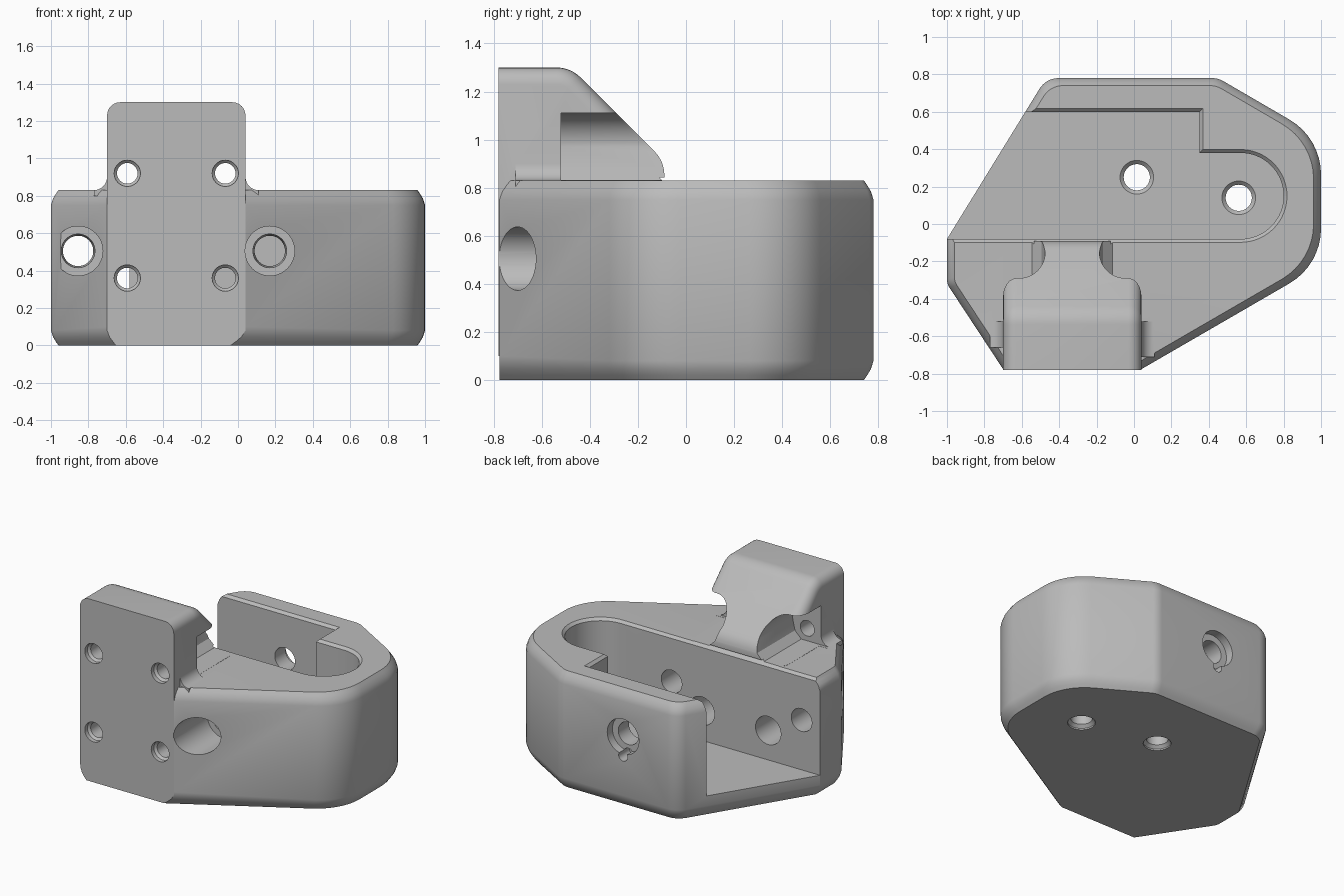
import bpy, bmesh, math
from mathutils import Vector

cube = bpy.data.objects.get("Cube")
if cube:
    bpy.data.objects.remove(cube, do_unlink=True)

grey = bpy.data.materials.new("light_grey_plastic")
GREY = (0.5, 0.5, 0.5, 1)
grey.diffuse_color = GREY
grey.use_nodes = True
grey.node_tree.nodes["Principled BSDF"].inputs["Base Color"].default_value = GREY


def make(name, bm):
    bmesh.ops.recalc_face_normals(bm, faces=bm.faces[:])
    mesh = bpy.data.meshes.new(name)
    bm.to_mesh(mesh)
    bm.free()
    mesh.materials.append(grey)
    ob = bpy.data.objects.new(name, mesh)
    bpy.context.collection.objects.link(ob)
    return ob


def inset(points, amounts):
    """Move each edge of a counter-clockwise polygon inwards by its own amount."""
    n, out = len(points), []
    for i in range(n):
        p = Vector(points[i])
        a = (p - Vector(points[i - 1])).normalized()
        b = (Vector(points[(i + 1) % n]) - p).normalized()
        na, nb = Vector((-a.y, a.x)), Vector((-b.y, b.x))
        da, db = amounts[i - 1], amounts[i]
        det = na.x * nb.y - na.y * nb.x
        out.append(p + Vector((da * nb.y - db * na.y, na.x * db - nb.x * da)) / det)
    return out


def rounded(points, radii, steps=8):
    """Replace polygon corners by arcs; radius 0 keeps a corner sharp."""
    out, n = [], len(points)
    for i, r in enumerate(radii):
        p = Vector(points[i])
        if not r:
            out.append(p)
            continue
        a = (Vector(points[i - 1]) - p).normalized()
        b = (Vector(points[(i + 1) % n]) - p).normalized()
        half = a.angle(b) / 2
        centre = p + (a + b).normalized() * r / math.sin(half)
        t = r / math.tan(half)
        u, v = p + a * t - centre, p + b * t - centre
        sweep = math.pi - 2 * half
        for k in range(steps + 1):
            f = k / steps
            out.append(centre + (u * math.sin((1 - f) * sweep) + v * math.sin(f * sweep)) / math.sin(sweep))
    return out


def loft(name, rings):
    """Skin a stack of equal-length 3D rings and cap both ends."""
    bm = bmesh.new()
    loops = [[bm.verts.new(c) for c in ring] for ring in rings]
    for low, high in zip(loops, loops[1:]):
        for i in range(len(low)):
            j = (i + 1) % len(low)
            bm.faces.new((low[i], low[j], high[j], high[i]))
    bm.faces.new(loops[0][::-1])
    bm.faces.new(loops[-1])
    return make(name, bm)


def lathe(name, axis, at, stations, n=48):
    """Round cutter along y or z from (position, radius) stations."""
    rings = []
    for s, r in stations:
        ring = []
        for k in range(n):
            c, d = r * math.cos(math.tau * k / n), r * math.sin(math.tau * k / n)
            ring.append((at[0] + c, s, at[1] + d) if axis == "y" else (at[0] + c, at[1] + d, s))
        rings.append(ring)
    return loft(name, rings)


def prism(name, axis, outline, start, end):
    place = {"x": lambda p, s: (s, p[0], p[1]), "y": lambda p, s: (p[0], s, p[1])}[axis]
    return loft(name, [[place(p, s) for p in outline] for s in (start, end)])


def combine(tool, operation):
    mod = body.modifiers.new("combine", "BOOLEAN")
    mod.operation, mod.object, mod.solver = operation, tool, "EXACT"
    bpy.context.view_layer.objects.active = body
    bpy.ops.object.modifier_apply(modifier=mod.name)
    bpy.data.objects.remove(tool, do_unlink=True)


# Main housing with softened top and bottom rims; the front edge stays flush
corners = [(-.70, -.776), (.04, -.776), (1, -.22), (1, .46), (.45, .78),
           (-.47, .78), (-1, -.08), (-1, -.32)]
radii = [0, 0, .34, .34, .12, .12, 0, .08]
H = .83
rim = [(0, .04), (.02, .026), (.045, .011), (.08, 0)]
levels = rim + [(H - z, d) for z, d in reversed(rim)]
rings = []
for z, d in levels:
    flat = rounded(inset(corners, [0] + [d] * 7), radii)
    rings.append([(p.x, p.y, z) for p in flat])
body = loft("bracket_body", rings)

# Mounting block: sloped profile with rounded side edges
profile = rounded([(-.78, .1), (-.09, .1), (-.09, .91), (-.48, 1.3), (-.78, 1.3)],
                  [0, 0, .14, .14, 0])
LEFT, RIGHT = -.70, .04
block = prism("mounting_block", "x", profile, LEFT, RIGHT)
bm = bmesh.new()
bm.from_mesh(block.data)
edges = [e for e in bm.edges if abs(e.verts[0].co.x - e.verts[1].co.x) < .001
         and max(v.co.y for v in e.verts) > -.77 and max(v.co.z for v in e.verts) > .2]
bmesh.ops.bevel(bm, geom=edges, offset=.07, segments=6, profile=.5, affect="EDGES")
bm.to_mesh(block.data)
bm.free()
combine(block, "UNION")

# Concave fillets where the block meets the deck
for side in (1, -1):
    edge = RIGHT if side > 0 else LEFT
    arc = [(edge + side * (.07 - .07 * math.sin(a)), H + .07 - .07 * math.cos(a))
           for a in [math.pi / 2 * k / 6 for k in range(7)]]
    outline = [(edge - side * .1, H - .03), (edge + side * .07, H - .03)] + arc
    outline.append((edge - side * .1, H + .07))
    combine(prism("base_fillet", "y", outline, -.71 if side > 0 else -.66, -.5), "UNION")

# Open cavity with a round-ended slot and a chamfered rim
cavity = [(-1.3, -.08), (.8, -.08), (.8, .38), (.35, .38), (.35, .6), (-1.3, .6)]
rings = []
for z, d in [(.15, 0), (H - .018, 0), (H + .012, -.03)]:
    flat = rounded(inset(cavity, [d] * 6), [0, .2299 - d, .2299 - d, 0, 0, 0], 16)
    rings.append([(p.x, p.y, z) for p in flat])
# The chamfer must not shave the block, so lift it there
tool = loft("cavity_cutter", rings)
combine(tool, "DIFFERENCE")

# Tool pockets scooped from both flanks of the block
mid = (LEFT + RIGHT) / 2
for side in (1, -1):
    x = mid + side * .285
    arch = [(x - side * .14 * math.cos(a), .97 + .14 * math.sin(a))
            for a in [math.pi / 2 * k / 12 for k in range(13)]]
    outline = [(x + side * .3, H + .001), (x - side * .07, H + .001),
               (x - side * .12, H + .05)] + arch + [(x + side * .3, 1.11)]
    combine(prism("pocket_cutter", "y", outline, -.52, .0), "DIFFERENCE")

# Four countersunk mounting holes; the lower pair opens into nut bores
for x in (mid - .262, mid + .262):
    for z in (.36, .92):
        far = [(-.52, .055), (-.519, .1), (-.04, .1)] if z < .5 else [(-.45, .055)]
        combine(lathe("screw_cutter", "y", (x, z),
                      [(-.80, .07), (-.75, .07), (-.735, .055)] + far), "DIFFERENCE")

# Counterbored bolt holes on both front flanks
for x in (-.855, .17):
    combine(lathe("bolt_cutter", "y", (x, .505),
                  [(-.9, .132), (-.4, .132), (-.399, .09), (-.04, .08)]), "DIFFERENCE")

# Keyed hole through the back wall
combine(lathe("back_cutter", "y", (-.05, .5),
              [(.5, .08), (.72, .08), (.721, .125), (.9, .125)]), "DIFFERENCE")
combine(lathe("key_cutter", "y", (-.05, .36), [(.66, .035), (.9, .035)], 24), "DIFFERENCE")

# Floor holes, chamfered at both ends
for at in ((.015, .25), (.56, .14)):
    combine(lathe("floor_cutter", "z", at,
                  [(-.02, .09), (.01, .09), (.03, .07), (.13, .07), (.17, .11)]), "DIFFERENCE")

# Smooth curved surfaces, keep real corners crisp
bpy.ops.object.select_all(action="DESELECT")
body.select_set(True)
bpy.context.view_layer.objects.active = body
bpy.ops.object.shade_smooth_by_angle(angle=math.radians(30))
